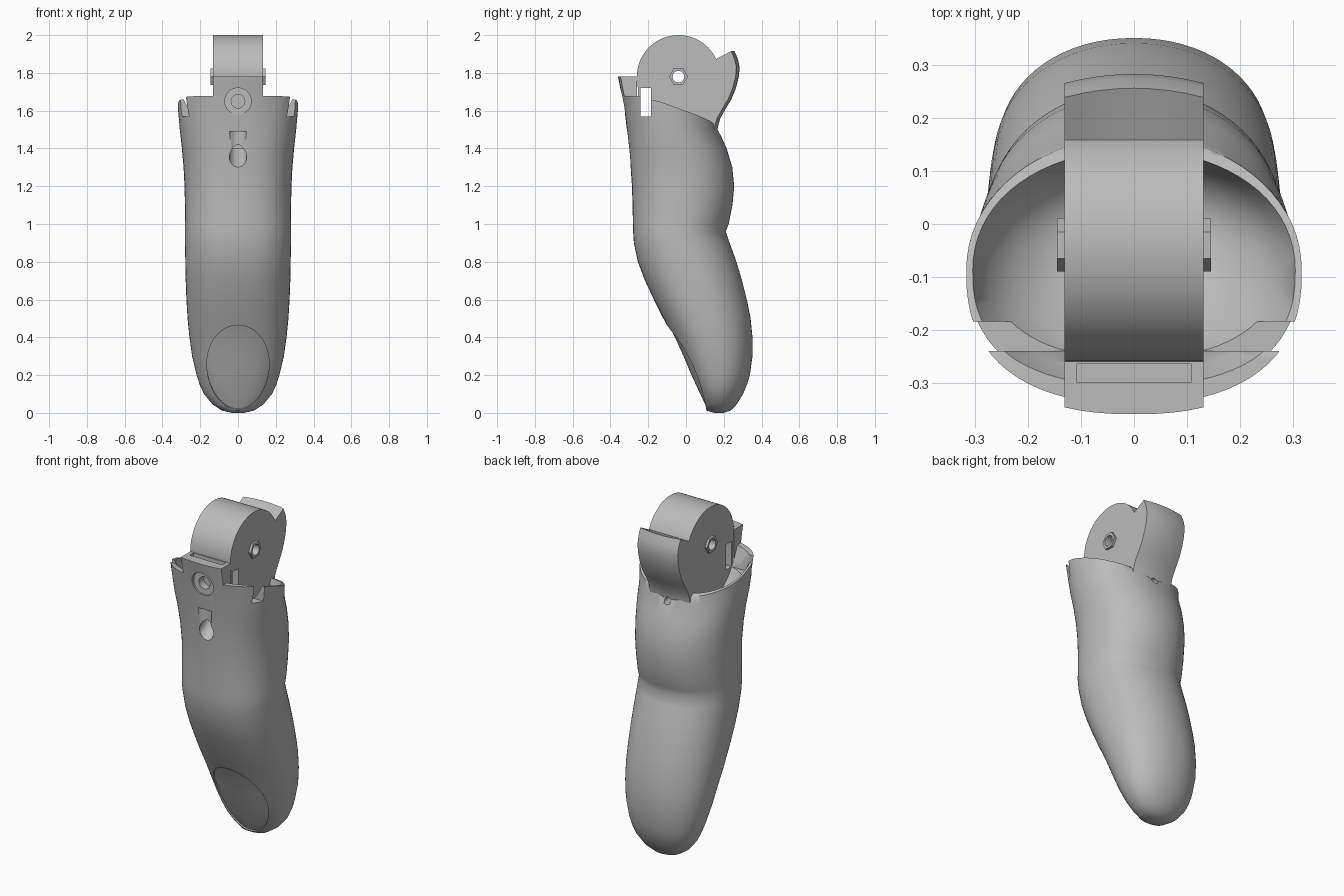
import bpy
import bmesh
from math import sin, cos, pi, radians, copysign

cube = bpy.data.objects.get("Cube")
if cube:
    bpy.data.objects.remove(cube, do_unlink=True)

grey = bpy.data.materials.new("plain grey")
grey.use_nodes = True
tone = (0.5, 0.5, 0.5, 1)
grey.diffuse_color = tone
grey.node_tree.nodes["Principled BSDF"].inputs["Base Color"].default_value = tone

# Finger outline: height, front y, back y, half width
OUTLINE = [
    (0, .15, .2, .03), (.012, .11, .235, .085), (.045, .093, .268, .135),
    (.1, .066, .302, .18), (.15, .043, .323, .203), (.2, .02, .338, .219), (.3, -.022, .352, .243),
    (.4, -.067, .352, .257), (.5, -.12, .342, .267), (.6, -.17, .322, .273),
    (.7, -.217, .297, .277), (.8, -.255, .267, .279), (.9, -.276, .231, .28),
    (.96, -.28, .21, .28), (1, -.281, .226, .28), (1.1, -.283, .246, .281),
    (1.2, -.286, .255, .283), (1.3, -.293, .245, .288), (1.4, -.301, .215, .297),
    (1.5, -.313, .17, .308), (1.6, -.325, .155, .317), (1.78, -.36, .15, .32),
]


def finish(name, bm):
    bmesh.ops.recalc_face_normals(bm, faces=bm.faces)
    mesh = bpy.data.meshes.new(name)
    bm.to_mesh(mesh)
    bm.free()
    mesh.materials.append(grey)
    obj = bpy.data.objects.new(name, mesh)
    bpy.context.collection.objects.link(obj)
    return obj


def section(z):
    for low, high in zip(OUTLINE, OUTLINE[1:]):
        if z <= high[0]:
            t = (z - low[0]) / (high[0] - low[0])
            return [a + (b - a) * t for a, b in zip(low[1:], high[1:])]
    return OUTLINE[-1][1:]


def oval(a, front_power=2.4, back_power=2.1):
    """Point on a unit oval that is squarer at the front."""
    power = 2 / (back_power if sin(a) > 0 else front_power)
    return [copysign(abs(c) ** power, c) for c in (cos(a), sin(a))]


def loft(name, levels, sides=72, shear=0):
    """Skin oval rings; each level is a height and an inward offset."""
    bm = bmesh.new()
    rings = []
    for z, inset in levels:
        front, back, wide = section(z)
        mid = (front + back) / 2
        deep = max((back - front) / 2 - inset, .004)
        wide = max(wide - inset, .004)
        ring = []
        for i in range(sides):
            u, v = oval(2 * pi * i / sides)
            y = mid + deep * v
            ring.append(bm.verts.new((wide * u, y, z + shear * (y + .06))))
        rings.append(ring)
    for r, s in zip(rings, rings[1:]):
        for i in range(sides):
            j = (i + 1) % sides
            bm.faces.new((r[i], r[j], s[j], s[i]))
    bm.faces.new(rings[0])
    bm.faces.new(rings[-1])
    return finish(name, bm)


def prism(name, points, x0, x1, slices=1):
    """Extrude a side profile of (y, z) points across x."""
    bm = bmesh.new()
    face = bm.faces.new([bm.verts.new((x0, y, z)) for y, z in points])
    for _ in range(slices):
        new = bmesh.ops.extrude_face_region(bm, geom=[face])["geom"]
        if face.is_valid and _:
            bm.faces.remove(face)
        face = next(f for f in new if isinstance(f, bmesh.types.BMFace))
        bmesh.ops.translate(bm, verts=face.verts, vec=((x1 - x0) / slices, 0, 0))
    return finish(name, bm)


def box(name, x, y0, y1, z0, z1):
    return prism(name, [(y0, z0), (y1, z0), (y1, z1), (y0, z1)], -x, x)


def cylinder(name, loc, radius, depth, rot, sides=32, stretch=1):
    bm = bmesh.new()
    bmesh.ops.create_cone(bm, cap_ends=True, segments=sides, radius1=radius,
                          radius2=radius, depth=depth)
    obj = finish(name, bm)
    obj.location, obj.rotation_euler, obj.scale = loc, rot, (1, stretch, 1)
    return obj


def cut(target, cutter, keep=False):
    bpy.context.view_layer.update()
    mod = target.modifiers.new("cut", "BOOLEAN")
    mod.operation, mod.solver, mod.object = "DIFFERENCE", "EXACT", cutter
    bpy.context.view_layer.objects.active = target
    bpy.ops.object.modifier_apply(modifier=mod.name)
    if not keep:
        bpy.data.objects.remove(cutter, do_unlink=True)


# Finger body with a tilted bowl socket, leaving a thick tab at the front
body = loft("finger_body", [(row[0], 0) for row in OUTLINE])
bowl = [(1.4, .22), (1.43, .14), (1.48, .075), (1.55, .035), (1.62, .012), (1.9, .009)]
cavity = loft("cavity_cutter", bowl, shear=-.33)
cut(cavity, box("tab_keeper", .132, -.6, -.26, 1.2, 2.1))
cut(body, cavity)

# Slanted rim beside and behind the tab
slope = [(-.13, 1.645), (.05, 1.58), (.13, 1.545), (.16, 1.515), (.18, 1.475), (.5, 1.475), (.5, 2.1)]
rim = [(-.6, 1.69), (-.25, 1.675)] + slope + [(-.6, 2.1)]
cut(body, prism("rim_cutter", rim, .132, .6))
cut(body, prism("rim_cutter", rim, -.6, -.132))
cut(body, prism("rim_cutter", [(-.26, 1.675)] + slope + [(-.26, 2.1)], -.14, .14))
cut(body, box("tab_slot_cutter", .108, -.3, -.265, 1.75, 1.9))

# Shallow oval fingertip pad
pad = cylinder("pad_cutter", (0, 0, .24), .165, .4, (2.01, 0, 0), 64, 1.49)
cut(pad, loft("pad_core", [(row[0], .009) for row in OUTLINE]))
cut(body, pad)

# Front bore, and slanted cord hole below a shallow groove
facing = (pi / 2, 0, 0)
cut(body, cylinder("bore_cutter", (0, -.34, 1.65), .07, .05, facing))
cut(body, cylinder("bore_cutter", (0, -.34, 1.65), .036, .14, facing))
cut(body, cylinder("groove_cutter", (0, -.342, 1.42), .055, .14, (0, 0, 0)))
cut(body, cylinder("cord_cutter", (0, -.29, 1.36), .046, .28, (2.2, 0, 0)))

# Knuckle: round hub with a rear lobe running down into the body
profile = [(-.04 + .22 * cos(a), 1.78 + .22 * sin(a))
           for a in (radians(25 + 155 * i / 32) for i in range(33))]
profile += [(-.255, 1.72), (-.255, 1.4), (.13, 1.4), (.165, 1.48), (.17, 1.52), (.182, 1.56),
            (.21, 1.61), (.24, 1.66), (.265, 1.72), (.28, 1.78), (.284, 1.83),
            (.276, 1.87), (.257, 1.915)]
knuckle = prism("knuckle", profile, -.132, .132, slices=8)
for vert in knuckle.data.vertices:
    if vert.co.y > .162:
        vert.co.y -= vert.co.x ** 2

# Hexagonal hinge bosses on each side
across = (0, pi / 2, 0)
bosses = [cylinder("hinge_boss_" + side, (x, -.04, 1.78), .05, .03, across, 6)
          for side, x in (("left", .131), ("right", -.131))]

# Hinge hole, cross slot and rear cord hole
hinge = cylinder("hinge_cutter", (0, -.04, 1.78), .031, 1, across, 24)
slot = box("slot_cutter", .6, -.24, -.185, 1.57, 1.72)
rear = cylinder("rear_cutter", (0, .2, 1.49), .02, .16, facing, 16)
for part, cutters in ((knuckle, (hinge, slot, rear)), (body, (slot, rear)),
                      (bosses[0], (hinge,)), (bosses[1], (hinge,))):
    for cutter in cutters:
        cut(part, cutter, keep=True)
for cutter in (hinge, slot, rear):
    bpy.data.objects.remove(cutter, do_unlink=True)

# Smooth shading with crisp edges
for part in (body, knuckle, *bosses):
    bpy.ops.object.select_all(action="DESELECT")
    part.select_set(True)
    bpy.context.view_layer.objects.active = part
    bpy.ops.object.shade_smooth_by_angle(angle=radians(45))
